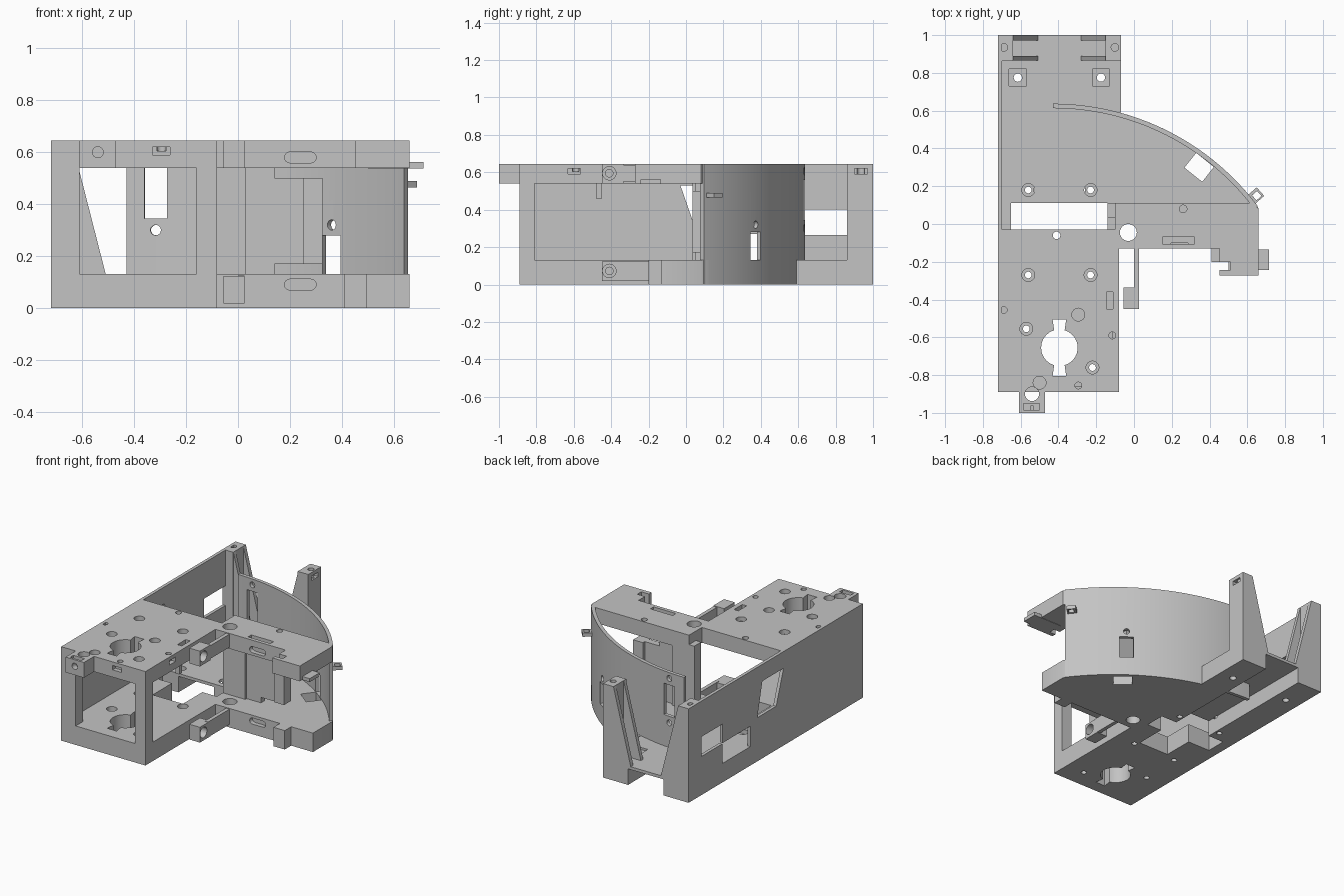
import bpy, bmesh
from math import sin, cos, pi, atan2, sqrt
from mathutils import Matrix, Vector

if "Cube" in bpy.data.objects:
    bpy.data.objects.remove(bpy.data.objects["Cube"])

grey = bpy.data.materials.new("plain_grey")
grey.use_nodes = True
GREY = (0.55, 0.55, 0.55, 1)
grey.diffuse_color = GREY
grey.node_tree.nodes["Principled BSDF"].inputs["Base Color"].default_value = GREY
parts = []
LO, HI, TOP = 0.13, 0.54, 0.645      # floor top, roof underside, roof top
CX, CY, R = -0.43, -0.72, 1.357      # centre and radius of the curved wall


def link(name, bm):
    bmesh.ops.recalc_face_normals(bm, faces=bm.faces)
    me = bpy.data.meshes.new(name)
    bm.to_mesh(me)
    bm.free()
    me.materials.append(grey)
    ob = bpy.data.objects.new(name, me)
    bpy.context.collection.objects.link(ob)
    return ob


def prism(name, pts, lo, hi, axis="z"):
    """Extrude a 2D outline along an axis."""
    place = {"x": lambda a, b, c: (c, a, b), "y": lambda a, b, c: (a, c, b),
             "z": lambda a, b, c: (a, b, c)}[axis]
    bm = bmesh.new()
    face = bm.faces.new([bm.verts.new(place(a, b, lo)) for a, b in pts])
    new = bmesh.ops.extrude_face_region(bm, geom=[face])["geom"]
    shift = Vector(place(0, 0, hi - lo))
    bmesh.ops.translate(bm, verts=[v for v in new if isinstance(v, bmesh.types.BMVert)], vec=shift)
    return link(name, bm)


def box(name, x0, x1, y0, y1, z0, z1):
    return prism(name, [(x0, y0), (x1, y0), (x1, y1), (x0, y1)], z0, z1)


def rod(name, a, b, r, lo, hi, axis="z", n=24):
    return prism(name, [(a + r * cos(2 * pi * i / n), b + r * sin(2 * pi * i / n))
                        for i in range(n)], lo, hi, axis)


def turned(name, x, y, depth, width, z0, z1, angle):
    ob = box(name, -depth / 2, depth / 2, -width / 2, width / 2, z0, z1)
    ob.data.transform(Matrix.Translation((x, y, 0)) @ Matrix.Rotation(angle, 4, "Z"))
    return ob


def cut(ob, *cutters):
    """Subtract cutters, then bake the result and drop them."""
    for c in cutters:
        c.hide_render = True
        m = ob.modifiers.new("cut", "BOOLEAN")
        m.operation, m.solver, m.object = "DIFFERENCE", "EXACT", c
    bpy.context.view_layer.update()
    dg = bpy.context.evaluated_depsgraph_get()
    me = bpy.data.meshes.new_from_object(ob.evaluated_get(dg))
    ob.modifiers.clear()
    ob.data = me
    for c in cutters:
        bpy.data.objects.remove(c)


def keep(ob, *cutters):
    if cutters:
        cut(ob, *cutters)
    parts.append(ob)
    return ob


def hole(x, y, r, lo=-0.1, hi=1):
    return rod("cutter", x, y, r, lo, hi)


def bores(points, top):
    """Through holes with a shallow counterbore."""
    out = []
    for x, y in points:
        out += [hole(x, y, 0.018), hole(x, y, 0.034, top - 0.03)]
    return out


def keyed_hole():
    x, y = -0.395, -0.655
    out = [hole(x, y, 0.097)]
    for s in (-1, 1):
        out.append(prism("cutter", [(x - 0.015, y), (x + 0.015, y), (x + 0.036, y + s * 0.15),
                                    (x - 0.036, y + s * 0.15)], -0.1, 1))
    return out


def arc(r, x0, x1, n=32):
    a0, a1 = [atan2(sqrt(r * r - (x - CX) ** 2), x - CX) for x in (x0, x1)]
    return [(CX + r * cos(a0 + (a1 - a0) * i / n), CY + r * sin(a0 + (a1 - a0) * i / n))
            for i in range(n + 1)]


def slot(z):
    """Oblong front slot."""
    pts = [(0.24 + s * 0.04 + 0.021 * cos(t), z + 0.021 * sin(t))
           for s, base in ((1, -pi / 2), (-1, pi / 2))
           for t in [base + pi * i / 8 for i in range(9)]]
    return prism("cutter", pts, -0.2, -0.1, "y")


plate_bores = [(-0.56, -0.27), (-0.23, -0.27), (-0.57, -0.555), (-0.22, -0.76)]

# Floor: long base plate with keyed hole, cross slot and rear underside recess
keep(box("base_plate", -0.72, -0.08, -0.89, 0.6, 0, LO),
     *keyed_hole(), *bores(plate_bores + [(-0.56, 0.18), (-0.23, 0.18)], LO),
     box("cutter", -0.65, -0.14, -0.03, 0.11, -0.1, 0.5),
     box("cutter", -0.48, -0.25, -0.24, 0.0, -0.1, 0.5),
     box("cutter", -0.53, -0.26, 0.05, 0.7, -0.1, 0.11))
rear = keep(box("rear_base", -0.72, -0.07, 0.59, 1, 0, LO),
            box("cutter", -0.53, -0.26, 0.5, 1.1, -0.1, 0.11),
            hole(-0.615, 0.775, 0.022), hole(-0.175, 0.775, 0.022),
            *[box("cutter", x - 0.046, x + 0.046, 0.73, 0.82, 0.115, 0.2) for x in (-0.615, -0.175)])

# Curved bay floor and wall
sector = [(-0.085, -0.13), (0.66, -0.13), (0.66, 0.08)] + arc(R, 0.645, -0.085)
keep(prism("bay_floor", sector, 0, LO), slot(0.09),
     hole(-0.03, -0.045, 0.045), turned("cutter", 0.345, 0.3, 0.1, 0.12, -0.1, 0.5, 0.9))


def wall_cutters(x, z0, z1, ends):
    a = atan2(sqrt(R * R - (x - CX) ** 2), x - CX)
    px, py = CX + R * cos(a), CY + R * sin(a)
    out = [turned("cutter", px, py, 0.12, 0.088, z0, z1, a)]
    for z in ends:
        c = rod("cutter", 0, z, 0.02, -0.06, 0.06, "x")
        c.data.transform(Matrix.Translation((px, py, 0)) @ Matrix.Rotation(a, 4, "Z"))
        out.append(c)
    return out


keep(prism("curved_wall", arc(R, 0.655, CX) + arc(R - 0.024, CX, 0.64), 0, TOP),
     *wall_cutters(0.375, 0.09, 0.28, (0.32, 0.03)),
     *wall_cutters(-0.315, 0.345, 0.56, (0.3, 0.605)))

# Roof plates
keep(box("main_roof", -0.72, -0.08, -0.89, -0.03, HI, TOP),
     *keyed_hole(), *bores(plate_bores, TOP), hole(-0.41, -0.06, 0.02),
     *[hole(x, y, r, TOP - 0.04) for x, y, r in
       ((-0.295, -0.48, 0.034), (-0.5, -0.84, 0.034), (-0.69, -0.455, 0.018),
        (-0.115, -0.59, 0.018), (-0.295, -0.855, 0.018))],
     hole(-0.54, -0.9, 0.037),
     box("cutter", -0.145, -0.112, -0.45, -0.36, 0.5, 0.7),
     box("cutter", -0.33, -0.262, -0.95, -0.86, 0.59, 0.62),
     box("cutter", -0.11, 0, -0.63, -0.565, 0.59, 0.62))
keep(prism("bay_roof", [(-0.1, -0.13), (0.66, -0.13), (0.66, 0.08), (0.63, 0.11), (-0.1, 0.11)],
           HI, TOP),
     slot(0.58), hole(-0.03, -0.045, 0.045), hole(0.26, 0.08, 0.02, 0.61),
     box("cutter", 0.15, 0.32, -0.105, -0.07, 0.6, 0.7))

# Front tab
keep(box("front_tab", -0.61, -0.47, -1, -0.88, HI, TOP), hole(-0.54, -0.9, 0.037),
     rod("cutter", -0.54, 0.6, 0.021, -1.1, -0.96, "y"),
     box("cutter", -0.585, -0.5, -0.985, -0.95, 0.62, 0.7))

# Long side wall with windows
keep(box("side_wall", -0.72, -0.698, -0.89, 1, 0, TOP),
     prism("cutter", [(-0.03, 0.53), (0.2, 0.53), (0.255, 0.3), (0.05, 0.3)], -0.8, -0.6, "x"),
     box("cutter", -0.8, -0.6, 0.63, 0.86, 0.265, 0.4),
     box("cutter", -0.8, -0.6, 0.33, 0.635, LO, 0.27))
keep(box("front_left_post", -0.72, -0.61, -0.89, -0.81, 0.1, 0.6))
keep(box("front_right_post", -0.16, -0.08, -0.89, -0.81, 0.1, 0.6))

# Rear towers with sloping gussets, mirrored about the plate centre
MID = -0.395
for name, s in (("right", -1), ("left", 1)):
    def mx(d):
        return MID + s * d
    a, b = sorted((mx(0.325), mx(0.245)))
    keep(box(name + "_rear_tower", a, b, 0.862, 1, 0.05, TOP), hole(mx(0.294), 0.935, 0.02, 0.58),
         box("cutter", mx(0.325) - 0.03, mx(0.325) + 0.03, 0.9, 0.97, 0.59, 0.62))
    for y0, y1 in ((0.865, 0.89), (0.972, 1)):
        keep(prism(name + "_gusset", [(mx(0.246), TOP), (mx(0.112), 0.12), (mx(0.246), 0.12)],
                   y0, y1, "y"))

# Inner columns and stepped panel of the bay
keep(box("inner_column", -0.14, 0.03, 0.035, 0.11, 0.1, 0.58))
keep(box("inner_panel", 0.02, 0.14, 0.05, 0.09, 0.1, 0.58))
keep(box("step_panel", 0.13, 0.25, 0.045, 0.09, 0.17, 0.5))
keep(box("step_post", 0.25, 0.325, 0.035, 0.11, 0.17, 0.5))

# Two hinge arms with pierced ends
for name, z0, z1 in (("lower", 0.02, 0.125), ("upper", 0.55, 0.64)):
    zc = (z0 + z1) / 2
    keep(box(name + "_hinge_arm", 0.0, 0.026, -0.36, -0.12, z0, z1))
    keep(box(name + "_hinge_block", -0.055, 0.026, -0.45, -0.335, zc - 0.055, zc + 0.05),
         rod("cutter", -0.41, zc, 0.036, -0.03, 0.1, "x"),
         rod("cutter", -0.41, zc, 0.02, -0.1, 0.1, "x"))
keep(box("roof_peg", -0.14, -0.11, -0.48, -0.45, 0.46, 0.56))

# Side latch pieces
keep(box("latch_block", 0.51, 0.66, -0.25, -0.12, HI, TOP))
keep(box("latch_plate", 0.452, 0.66, -0.272, -0.243, HI, TOP))
keep(box("latch_web", 0.452, 0.515, -0.2, -0.12, HI, TOP))
keep(box("latch_tongue", 0.5, 0.715, -0.243, -0.135, 0.538, 0.562))
keep(box("latch_foot", 0.41, 0.495, -0.2, -0.12, 0, LO))

# Square clip on the curved wall
keep(turned("wall_clip", 0.645, 0.15, 0.065, 0.06, 0.465, 0.49, 0.72),
     turned("cutter", 0.65, 0.15, 0.035, 0.035, 0.4, 0.6, 0.72))

bpy.ops.object.select_all(action="DESELECT")
for ob in parts:
    ob.select_set(True)
bpy.context.view_layer.objects.active = parts[0]
bpy.ops.object.shade_smooth_by_angle()
